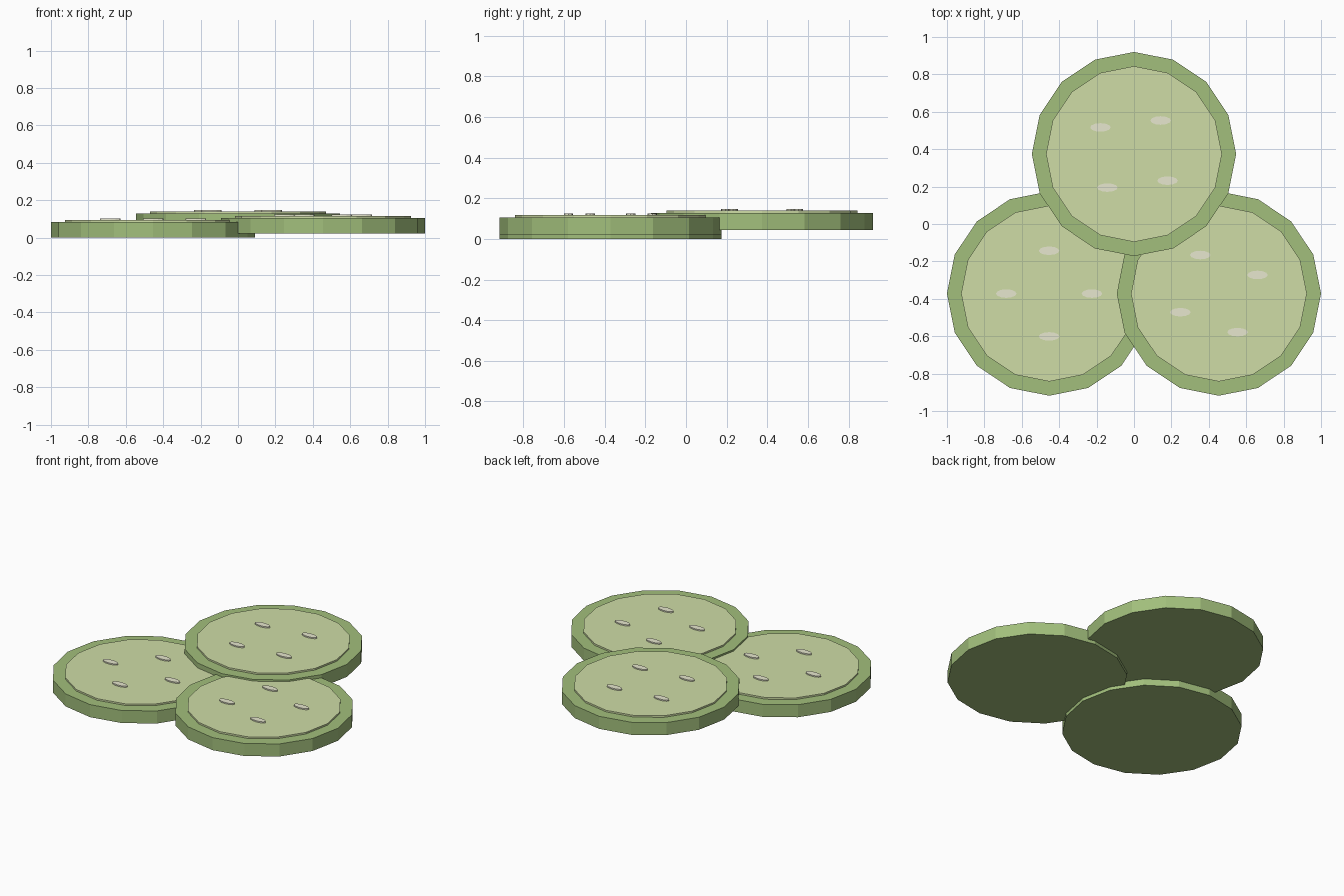
import bpy, math

if "Cube" in bpy.data.objects:
    bpy.data.objects.remove(bpy.data.objects["Cube"])

def material(name, rgb):
    m = bpy.data.materials.new(name)
    m.diffuse_color = (*rgb, 1)
    m.use_nodes = True
    m.node_tree.nodes["Principled BSDF"].inputs["Base Color"].default_value = m.diffuse_color
    return m

SKIN = material("skin_green", (0.36, 0.52, 0.20))
FLESH = material("flesh_green", (0.62, 0.72, 0.38))
SEED = material("seed_cream", (0.80, 0.80, 0.62))

def disc(name, x, y, z0, z1, rx, ry, sides, mat):
    bpy.ops.mesh.primitive_cylinder_add(vertices=sides, radius=1, depth=1,
                                        location=(x, y, (z0 + z1) / 2))
    ob = bpy.context.object
    ob.name = name
    ob.scale = (rx, ry, z1 - z0)
    ob.data.materials.append(mat)
    return ob

# Three overlapping slices, each a little higher than the last
centres = [(-0.454, -0.372), (0.454, -0.372), (0, 0.374)]
for i, (cx, cy) in enumerate(centres):
    z = 0.022 * i
    disc(f"slice_{i + 1}_skin", cx, cy, z, z + 0.084, 0.546, 0.546, 16, SKIN)
    disc(f"slice_{i + 1}_flesh", cx, cy, z + 0.075, z + 0.095, 0.47, 0.47, 16, FLESH)
    # Four seeds in a ring, turned a bit further on each slice
    for k in range(4):
        a = 0.45 * i + k * math.pi / 2
        disc(f"slice_{i + 1}_seed_{k + 1}", cx + 0.229 * math.cos(a), cy + 0.229 * math.sin(a),
             z + 0.09, z + 0.103, 0.055, 0.023, 12, SEED)
